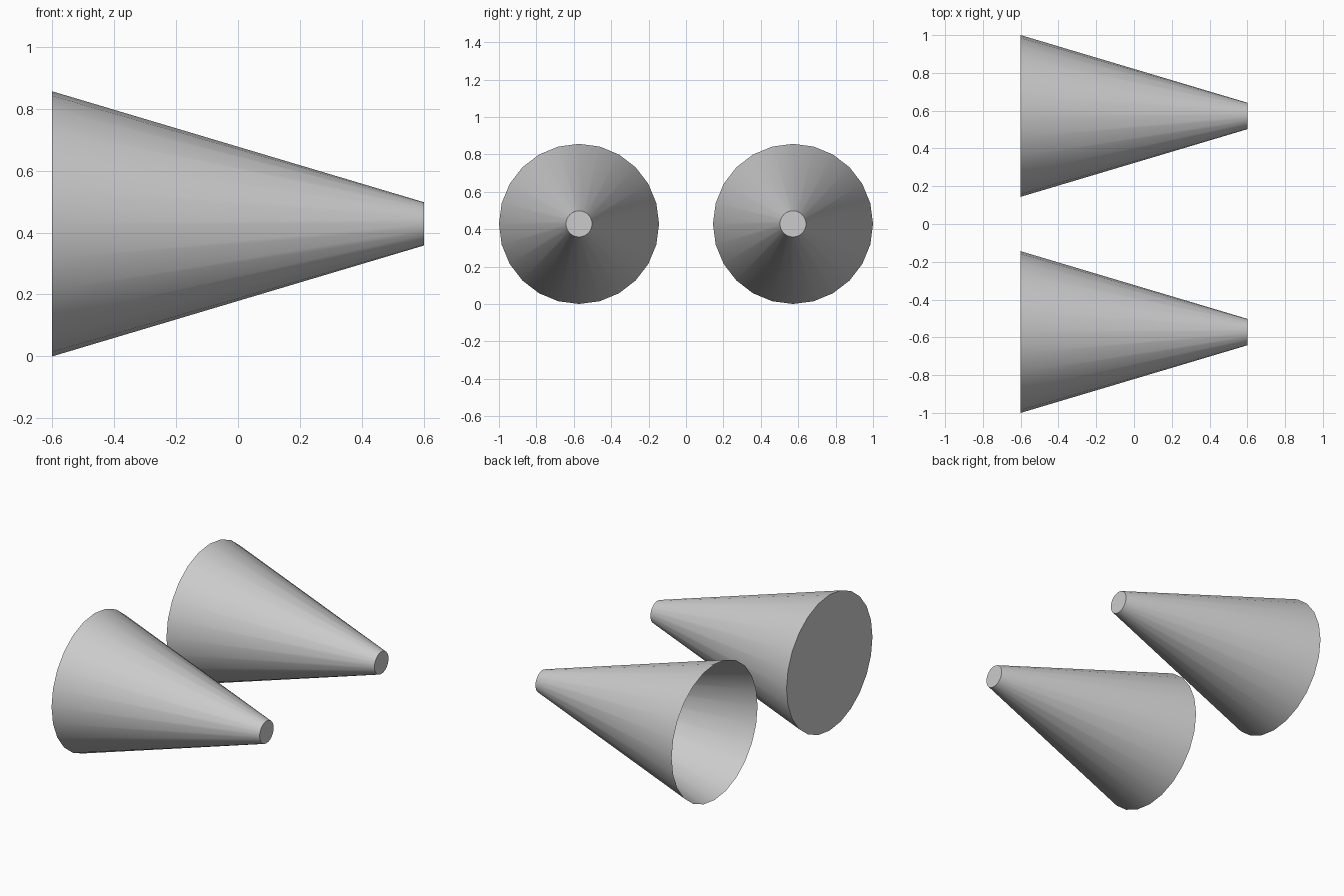
import bpy, bmesh
from math import cos, sin, tau, radians

if "Cube" in bpy.data.objects:
    bpy.data.objects.remove(bpy.data.objects["Cube"])

SIDES = 24
BIG_R, TIP_R = 0.428, 0.07
HALF_LEN = 0.60


def cone(name, y, capped):
    """Truncated cone lying along x, wide end at -x, tip closed."""
    bm = bmesh.new()

    def ring(x, r):
        return [bm.verts.new((x, r * cos(tau * i / SIDES), r * sin(tau * i / SIDES)))
                for i in range(SIDES)]

    base, tip = ring(-HALF_LEN, BIG_R), ring(HALF_LEN, TIP_R)
    for i in range(SIDES):
        j = (i + 1) % SIDES
        bm.faces.new((base[i], tip[i], tip[j], base[j])[::-1])
    bm.faces.new(tip)
    if capped:
        bm.faces.new(base[::-1])
    mesh = bpy.data.meshes.new(name)
    bm.to_mesh(mesh)
    bm.free()
    obj = bpy.data.objects.new(name, mesh)
    obj.location = (0, y, BIG_R)
    bpy.context.collection.objects.link(obj)
    # Smooth flanks, crisp rims
    bpy.ops.object.select_all(action='DESELECT')
    obj.select_set(True)
    bpy.context.view_layer.objects.active = obj
    bpy.ops.object.shade_smooth_by_angle(angle=radians(30))


# Closed cone at the front, hollow open-based cone at the back
cone("closed_cone", -0.572, True)
cone("open_cone", 0.572, False)
